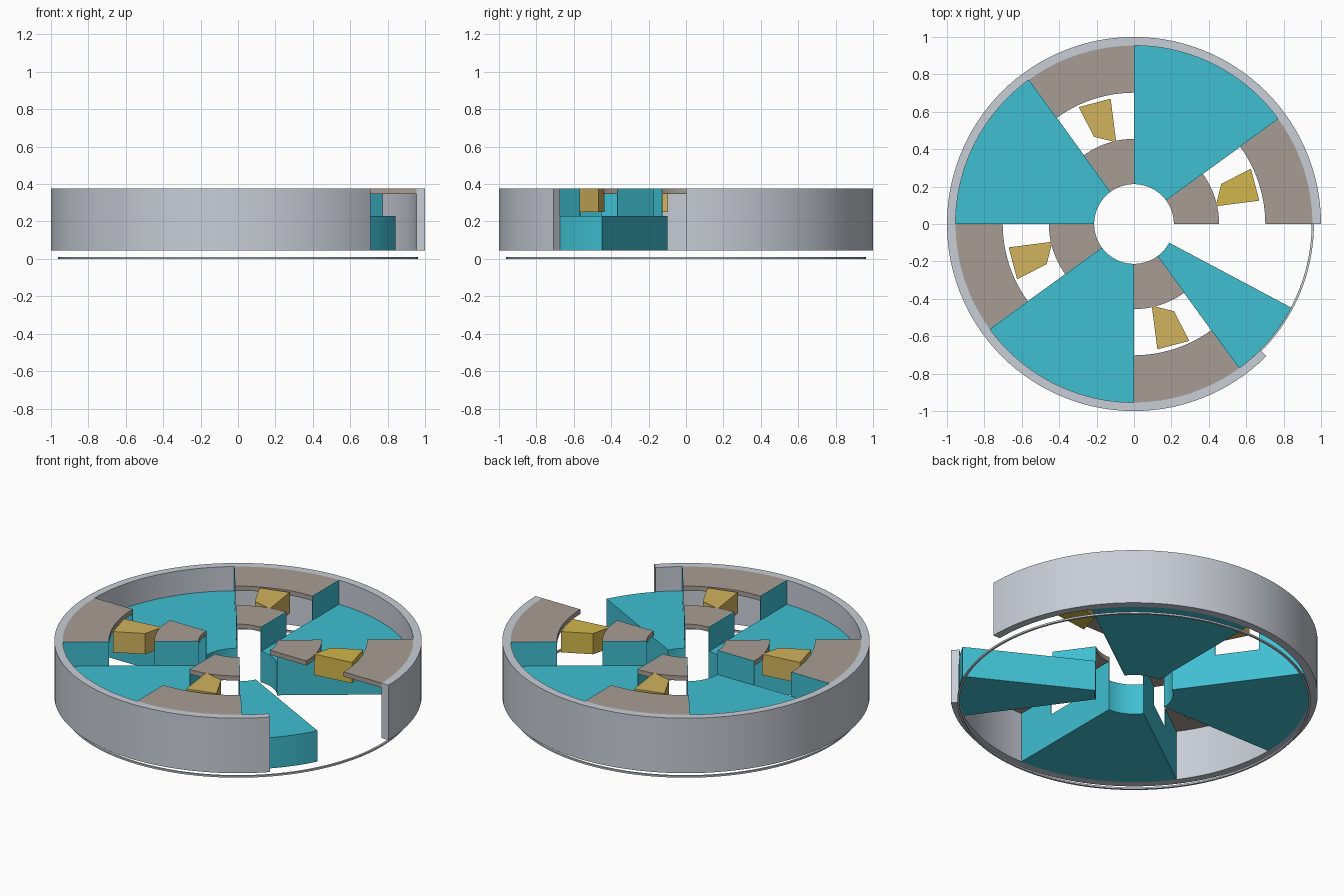
import bpy
import bmesh
from math import cos, sin, radians
from mathutils import Matrix

cube = bpy.data.objects.get("Cube")
if cube:
    bpy.data.objects.remove(cube, do_unlink=True)


def material(name, rgb):
    m = bpy.data.materials.new(name)
    m.use_nodes = True
    m.diffuse_color = (*rgb, 1)
    m.node_tree.nodes["Principled BSDF"].inputs["Base Color"].default_value = (*rgb, 1)
    return m


steel = material("steel grey", (0.58, 0.61, 0.67))
teal = material("teal", (0.05, 0.52, 0.64))
taupe = material("taupe", (0.39, 0.34, 0.295))
gold = material("gold", (0.64, 0.45, 0.11))
yellow_gold = material("yellow gold", (0.64, 0.47, 0.07))


def prism(name, outline, z0, z1, mat, closed_ring=False, smooth=True):
    """Extrude a flat outline between two heights."""
    bm = bmesh.new()
    face = bm.faces.new([bm.verts.new((x, y, z0)) for x, y in outline])
    top = bmesh.ops.extrude_face_region(bm, geom=[face])["geom"]
    bmesh.ops.translate(bm, vec=(0, 0, z1 - z0),
                        verts=[v for v in top if isinstance(v, bmesh.types.BMVert)])
    bmesh.ops.recalc_face_normals(bm, faces=bm.faces)
    return finish(name, bm, mat, smooth)


def finish(name, bm, mat, smooth=True):
    mesh = bpy.data.meshes.new(name)
    bm.to_mesh(mesh)
    bm.free()
    mesh.materials.append(mat)
    obj = bpy.data.objects.new(name, mesh)
    bpy.context.collection.objects.link(obj)
    if smooth:
        bpy.ops.object.select_all(action="DESELECT")
        obj.select_set(True)
        bpy.context.view_layer.objects.active = obj
        bpy.ops.object.shade_smooth_by_angle(angle=radians(30))
    return obj


def sector(name, r0, r1, a0, a1, z0, z1, mat):
    """Ring segment; a full turn gives a closed ring."""
    full = a1 - a0 >= 360
    steps = max(1, round((a1 - a0) / 3))
    bm = bmesh.new()
    loops = []
    for i in range(steps if full else steps + 1):
        a = radians(a0 + (a1 - a0) * i / steps)
        loops.append([bm.verts.new((r * cos(a), r * sin(a), z))
                      for r, z in ((r0, z0), (r1, z0), (r1, z1), (r0, z1))])
    pairs = list(zip(loops, loops[1:]))
    if full:
        pairs.append((loops[-1], loops[0]))
    else:
        bm.faces.new(loops[0])
        bm.faces.new(loops[-1])
    for p, q in pairs:
        for k in range(4):
            n = (k + 1) % 4
            bm.faces.new((p[k], p[n], q[n], q[k]))
    bmesh.ops.recalc_face_normals(bm, faces=bm.faces)
    return finish(name, bm, mat)


HUB, SLOT_IN, SLOT_OUT, RIM = 0.213, 0.455, 0.702, 0.954
BASE, DECK, PLATE, TOP = 0.045, 0.23, 0.347, 0.375
BANDS = {"inner": (HUB, SLOT_IN), "outer": (SLOT_OUT, RIM)}

# Open outer wall and the thin ring at the bottom
sector("outer_wall", RIM, 1.0, 0, 315, BASE, TOP, steel)
sector("base_ring", 0.95, 0.962, 0, 360, 0, 0.01, steel)


def upright(name, r0, r1, angle, side):
    """Thin riser standing on a wedge edge."""
    rot = Matrix.Rotation(radians(angle), 2)
    t = 0.004 * side
    outline = [rot @ Matrix.Identity(2) @ v for v in
               (Matrix(((r0, 0), (r1, 0), (r1, t), (r0, t))))]
    prism(name, outline, DECK, TOP, teal, smooth=False)


MAGNET = ((0.437, 0.095), (0.67, 0.125), (0.625, 0.295), (0.467, 0.215))

for q in range(4):
    turn = 90 * q
    # Solid wedge; the last is cut short at the opening
    wedge_end = 332 if q == 3 else turn + 90
    sector(f"wedge_{q + 1}", HUB, RIM, turn + 36, wedge_end, BASE, DECK, teal)
    for band, (r0, r1) in BANDS.items():
        # Raised plates bridging the wedges, with their risers
        sector(f"{band}_plate_{q + 1}", r0, r1, turn, turn + 36, PLATE, TOP, taupe)
        upright(f"{band}_riser_start_{q + 1}", r0, r1, turn + 36, 1)
        if q < 3:
            upright(f"{band}_riser_end_{q + 1}", r0, r1, turn + 90, -1)
    # Tapered block in the slot between the plates
    rot = Matrix.Rotation(radians(turn), 2)
    block = [rot @ v for v in Matrix(MAGNET)]
    prism(f"slot_block_{q + 1}", block, 0.25, TOP,
          gold if q else yellow_gold, smooth=False)
